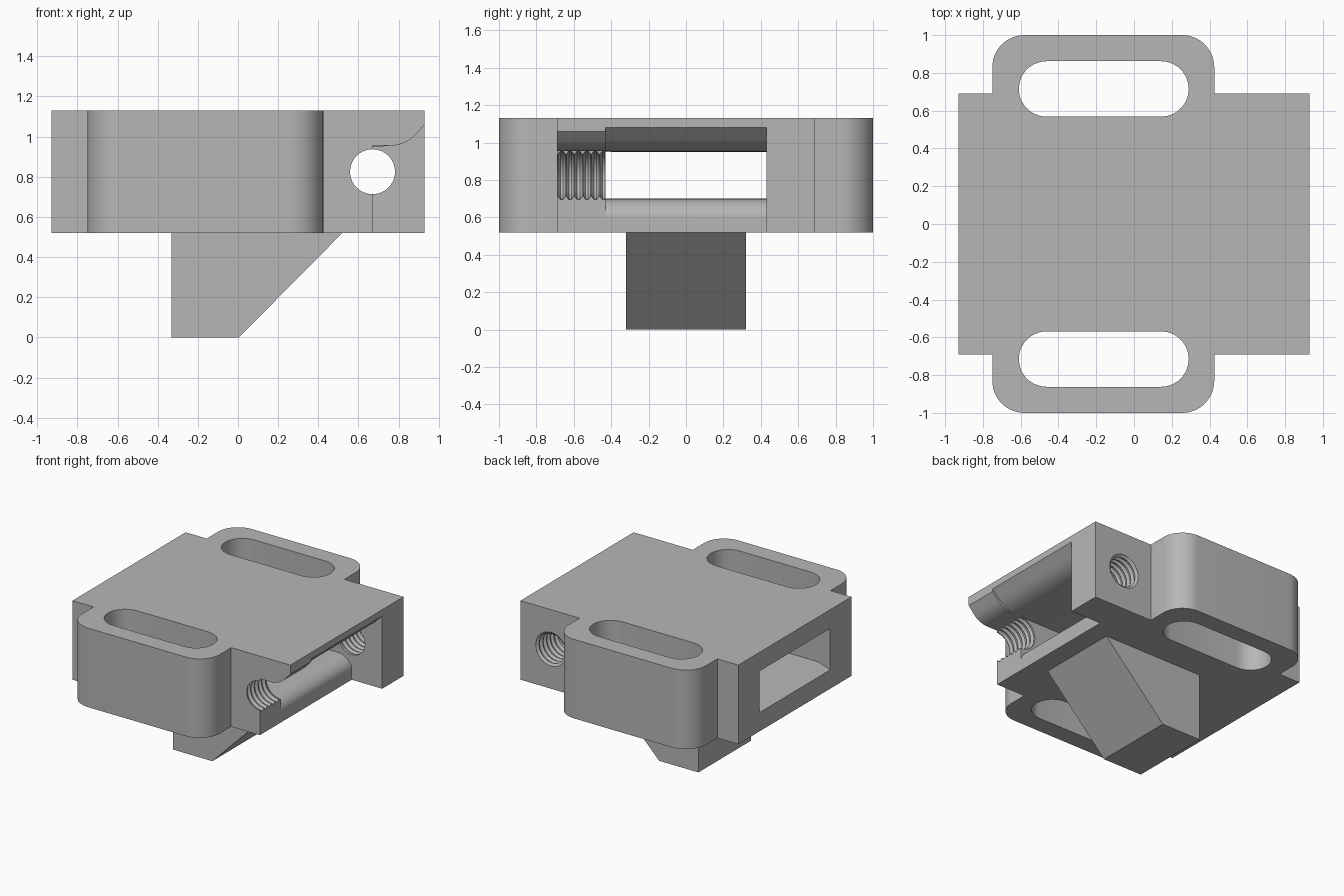
import bpy, bmesh
from math import sin, cos, pi, radians

cube = bpy.data.objects.get("Cube")
if cube:
    bpy.data.objects.remove(cube)

grey = bpy.data.materials.new("plain grey")
grey.use_nodes = True
tone = (0.47, 0.47, 0.47, 1)
grey.diffuse_color = tone
grey.node_tree.nodes["Principled BSDF"].inputs["Base Color"].default_value = tone


def arc(cx, cy, rx, ry, start, end, steps=14):
    """Points on an elliptical arc, angles in degrees."""
    angles = [radians(start + (end - start) * i / steps) for i in range(steps + 1)]
    return [(cx + rx * cos(a), cy + ry * sin(a)) for a in angles]


def finish(name, bm):
    bmesh.ops.recalc_face_normals(bm, faces=bm.faces[:])
    mesh = bpy.data.meshes.new(name)
    bm.to_mesh(mesh)
    bm.free()
    mesh.materials.append(grey)
    ob = bpy.data.objects.new(name, mesh)
    bpy.context.collection.objects.link(ob)
    return ob


def prism(name, outline, low, high, along):
    """Extrude a closed outline along z (outline in xy) or y (outline in xz)."""
    bm = bmesh.new()
    if along == "z":
        verts = [bm.verts.new((a, b, low)) for a, b in outline]
        step = (0, 0, high - low)
    else:
        verts = [bm.verts.new((a, low, b)) for a, b in outline]
        step = (0, high - low, 0)
    face = bm.faces.new(verts)
    made = bmesh.ops.extrude_face_region(bm, geom=[face])["geom"]
    moved = [g for g in made if isinstance(g, bmesh.types.BMVert)]
    bmesh.ops.translate(bm, verts=moved, vec=step)
    return finish(name, bm)


def thread(name, low, high, pitch=0.045, sides=40):
    """Ribbed screw bore along y, with a narrow run at both ends."""
    bm = bmesh.new()
    stations = [(low, MINOR)]
    y = low + pitch
    while y + pitch < high:
        stations += [(y, MINOR), (y + pitch * 0.3, MAJOR),
                     (y + pitch * 0.6, MAJOR), (y + pitch * 0.9, MINOR)]
        y += pitch
    stations.append((high, MINOR))
    rings = [[bm.verts.new((BORE_X + x, y, BORE_Z + z))
              for x, z in arc(0, 0, r, r, 0, 360, sides)[:-1]] for y, r in stations]
    for a, b in zip(rings, rings[1:]):
        for i in range(sides):
            j = (i + 1) % sides
            bm.faces.new((a[i], a[j], b[j], b[i]))
    bm.faces.new(rings[0])
    bm.faces.new(rings[-1])
    return finish(name, bm)


def cut(target, cutter):
    mod = target.modifiers.new("cut", "BOOLEAN")
    mod.operation = "DIFFERENCE"
    mod.solver = "EXACT"
    mod.object = cutter
    bpy.context.view_layer.objects.active = target
    bpy.ops.object.modifier_apply(modifier=mod.name)
    bpy.data.objects.remove(cutter)


BORE_X, BORE_Z, MINOR, MAJOR = 0.67, 0.825, 0.112, 0.13
HALF_X, HALF_Y, BOTTOM, TOP = 0.93, 0.69, 0.52, 1.13
EAR_LEFT, EAR_RIGHT, EAR_R = -0.75, 0.425, 0.17

# Block with rounded ears front and back
back = [(HALF_X, HALF_Y), (EAR_RIGHT, HALF_Y)]
back += arc(EAR_RIGHT - EAR_R, 1 - EAR_R, EAR_R, EAR_R, 0, 90)
back += arc(EAR_LEFT + EAR_R, 1 - EAR_R, EAR_R, EAR_R, 90, 180)
back += [(EAR_LEFT, HALF_Y), (-HALF_X, HALF_Y)]
front = [(x, -y) for x, y in reversed(back)]
block = prism("housing", back + front, BOTTOM, TOP, "z")

# Mounting slots through the ears
for side in (-1, 1):
    r = 0.147
    slot = arc(0.29 - r, side * 0.715, r, r, -90, 90)
    slot += arc(-0.61 + r, side * 0.715, r, r, 90, 270)
    cut(block, prism("slot_cutter", slot, 0.3, 1.4, "z"))

# Wide passage with a flared rear window and a rounded open mouth
passage = [(-1.03, 0.63), (-0.83, 0.70)]
passage += arc(0.54, 0.60, 0.13, 0.10, 90, 0)
passage += [(BORE_X, 0.4), (1.1, 0.4), (1.1, 1.25)]
passage += arc(0.70, 1.19, 0.24, 0.24, -45, -90)
passage += [(-0.83, 0.95), (-1.03, 1.02)]
cut(block, prism("passage_cutter", passage, -0.43, 0.43, "y"))

# Open relief beside the front bore
relief = [(BORE_X, 0.4), (1.1, 0.4), (1.1, 1.25)]
relief += arc(0.76, 1.125, 0.17, 0.17, -45, -90)
relief += [(BORE_X, BORE_Z + MAJOR)]
cut(block, prism("relief_cutter", relief, -0.8, -0.4, "y"))

# Threaded bores front and back
cut(block, thread("front_thread_cutter", -0.73, -0.405))
cut(block, thread("back_thread_cutter", 0.405, 0.73))

# Wedge-shaped foot
foot = prism("wedge_foot", [(-0.33, 0), (0.005, 0), (0.53, 0.53), (-0.33, 0.53)],
             -0.32, 0.32, "y")

for ob in (block, foot):
    bpy.ops.object.select_all(action="DESELECT")
    ob.select_set(True)
    bpy.context.view_layer.objects.active = ob
    bpy.ops.object.shade_smooth_by_angle(angle=radians(25))
